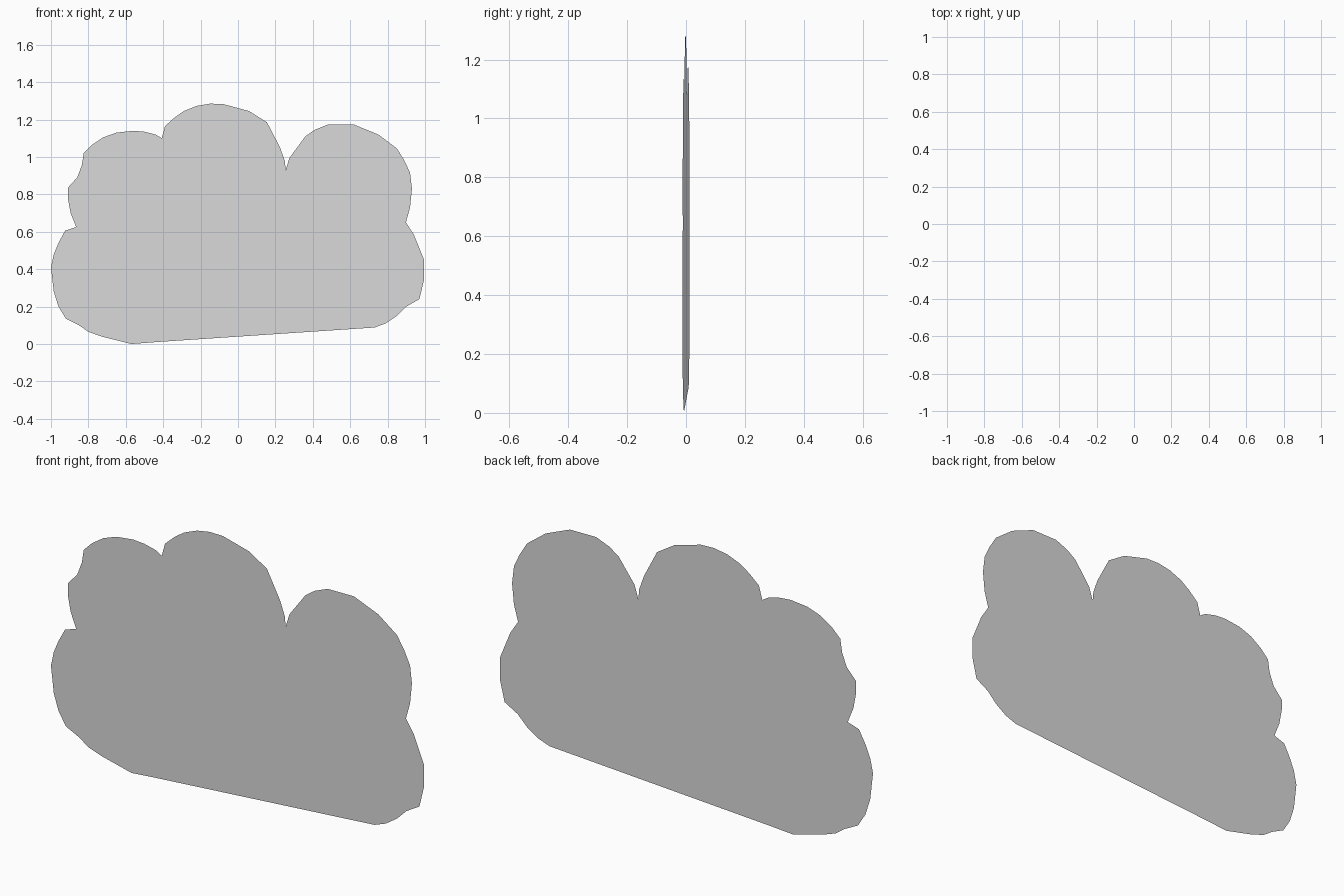
import bpy, bmesh

# Cloud outline (x, z), one group per puffy lobe, clockwise from the lower left
lobes = [
    # lower left puff
    [(-.44, .01), (-.57, .0), (-.73, .04), (-.80, .065), (-.85, .10), (-.92, .135), (-.96, .20),
     (-.985, .28), (-1, .41), (-.985, .48), (-.96, .54), (-.925, .605), (-.865, .625)],
    # small left puff
    [(-.895, .70), (-.91, .78), (-.91, .835), (-.86, .89), (-.835, .955)],
    # upper left puff
    [(-.825, 1.02), (-.78, 1.065), (-.72, 1.105), (-.65, 1.13), (-.56, 1.14),
     (-.50, 1.135), (-.44, 1.12), (-.408, 1.10)],
    # top puff
    [(-.39, 1.165), (-.34, 1.21), (-.29, 1.245), (-.22, 1.273), (-.15, 1.285), (-.08, 1.283),
     (.06, 1.245), (.155, 1.185), (.225, 1.05), (.25, .98), (.255, .93)],
    # upper right puff
    [(.275, .995), (.36, 1.11), (.41, 1.145), (.48, 1.173), (.62, 1.173), (.75, 1.12),
     (.85, 1.045), (.89, .98), (.92, .915), (.93, .83), (.92, .73), (.898, .65)],
    # lower right puff
    [(.94, .585), (.995, .45), (.995, .345), (.97, .24), (.90, .20), (.85, .15),
     (.79, .11), (.73, .088)],
]

white = bpy.data.materials.new("cloud_grey_white")
white.diffuse_color = (0.7, 0.7, 0.7, 1)

# Single flat sheet, turned very slightly about the vertical axis
TURN = 0.0125
bm = bmesh.new()
bm.faces.new([bm.verts.new((x, TURN * x, z)) for lobe in reversed(lobes) for x, z in reversed(lobe)])
bm.normal_update()
if bm.faces[:][0].normal.y > 0:
    bmesh.ops.reverse_faces(bm, faces=bm.faces[:])
bmesh.ops.triangulate(bm, faces=bm.faces[:])
mesh = bpy.data.meshes.new("cloud")
bm.to_mesh(mesh)
bm.free()
mesh.materials.append(white)
bpy.context.collection.objects.link(bpy.data.objects.new("cloud", mesh))
